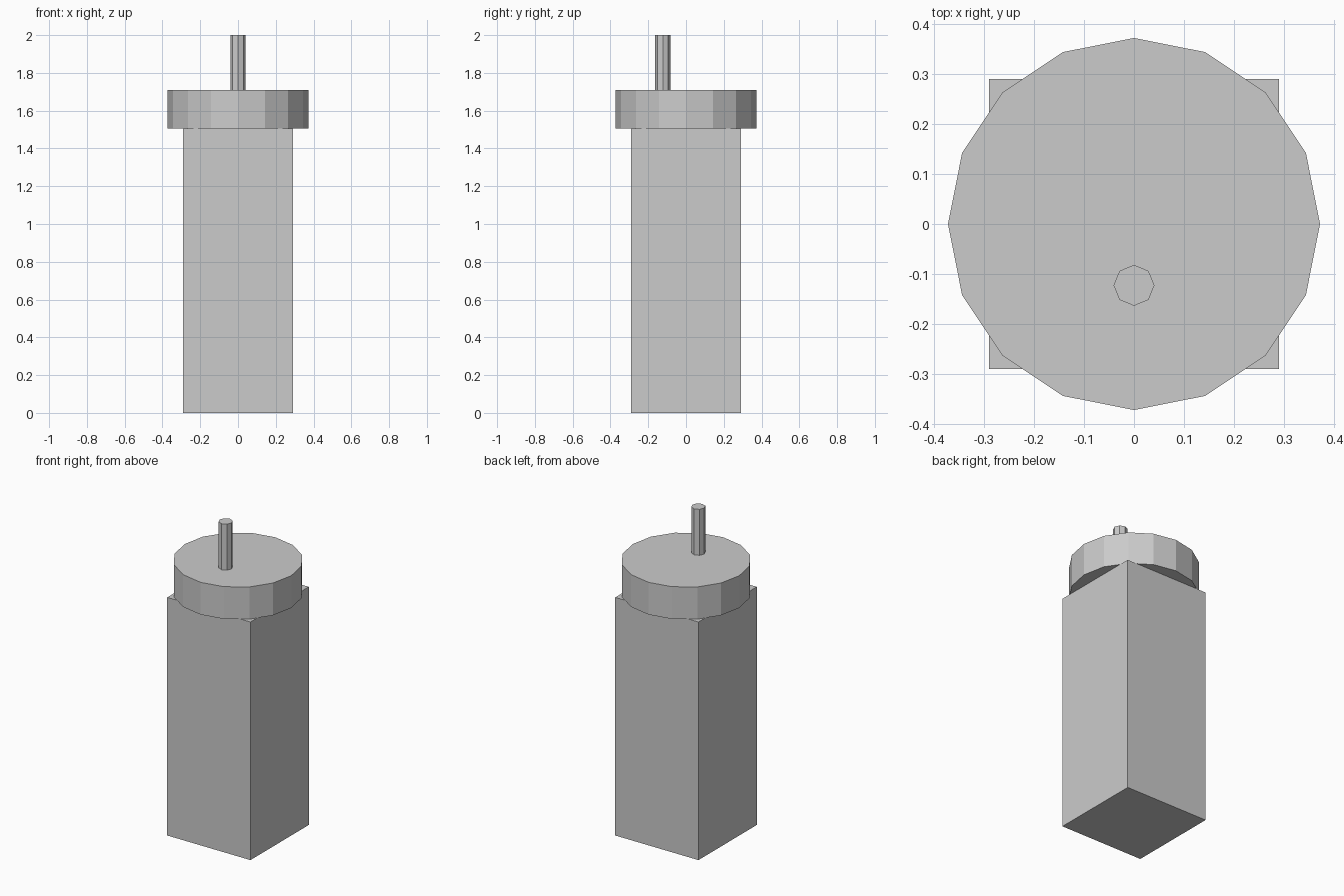
import bpy

if "Cube" in bpy.data.objects:
    bpy.data.objects.remove(bpy.data.objects["Cube"])

BODY_TOP, CAP_TOP, TOP = 1.505, 1.709, 2.0


def prism(name, sides, radius, z0, z1, y=0.0):
    """Upright flat-shaded prism with a vertex on each axis."""
    bpy.ops.mesh.primitive_cylinder_add(
        vertices=sides, radius=radius, depth=z1 - z0, location=(0, y, (z0 + z1) / 2))
    bpy.context.object.name = name


# Square main body
bpy.ops.mesh.primitive_cube_add(size=1, location=(0, 0, BODY_TOP / 2))
body = bpy.context.object
body.name = "body"
body.scale = (0.582, 0.582, BODY_TOP)
bpy.ops.object.transform_apply(location=False, rotation=False, scale=True)

# Round cap and the thin rod set toward the front
prism("cap", 16, 0.373, BODY_TOP, CAP_TOP)
prism("rod", 8, 0.041, CAP_TOP, TOP, y=-0.123)
